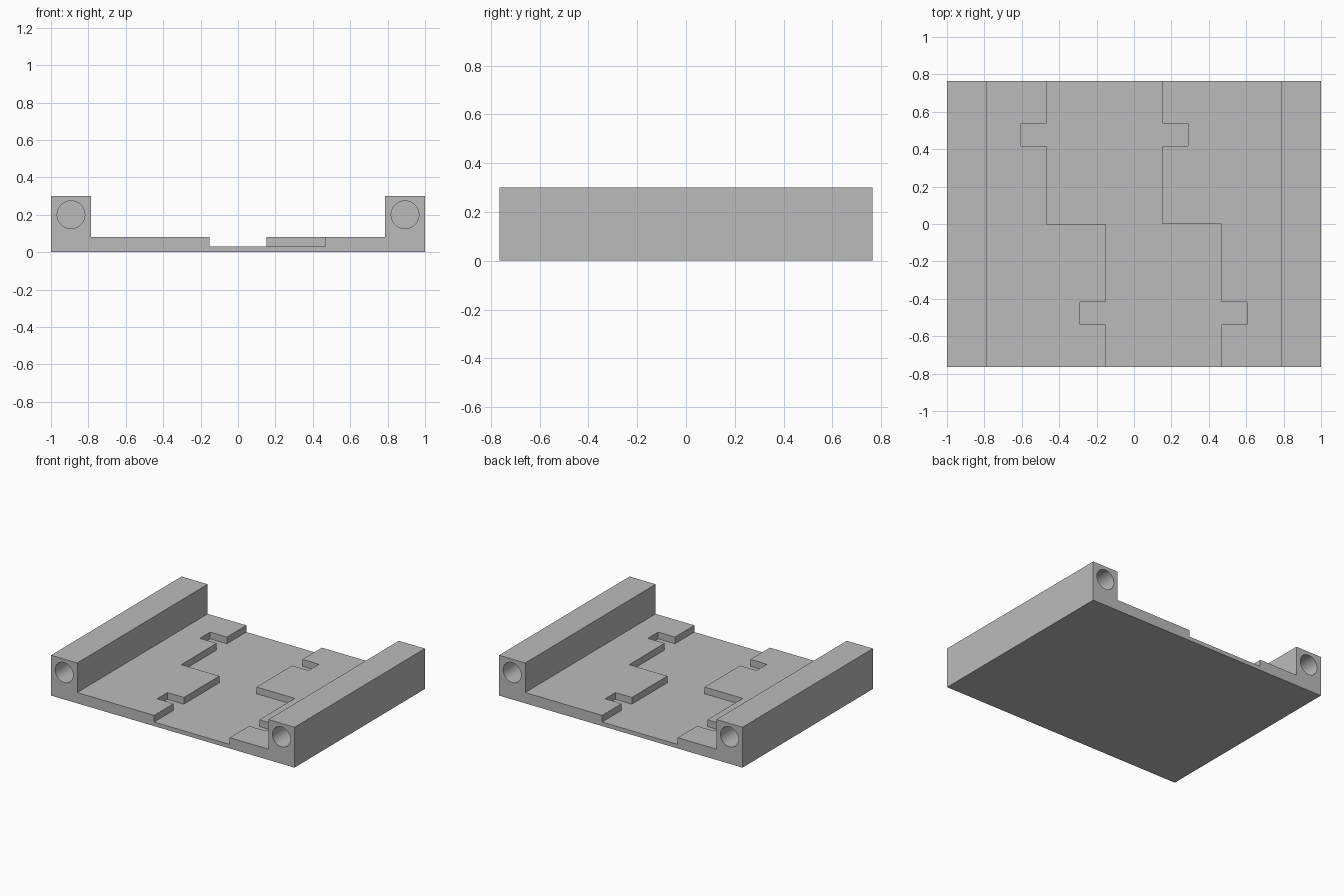
import bpy
import bmesh
from math import pi
from mathutils import Matrix, Vector

if "Cube" in bpy.data.objects:
    bpy.data.objects.remove(bpy.data.objects["Cube"])

HALF_DEPTH = 0.765
RAIL_INNER, RAIL_TOP = 0.785, 0.3
DECK_TOP, POCKET_FLOOR = 0.08, 0.03
HOLE_X, HOLE_Z, HOLE_R, HOLE_DEPTH = 0.893, 0.2, 0.074, 0.4

grey = bpy.data.materials.new("plain grey")
grey.use_nodes = True
colour = (0.5, 0.5, 0.5, 1)
grey.diffuse_color = colour
grey.node_tree.nodes["Principled BSDF"].inputs["Base Color"].default_value = colour


def finish(name, bm):
    bmesh.ops.recalc_face_normals(bm, faces=bm.faces)
    mesh = bpy.data.meshes.new(name)
    bm.to_mesh(mesh)
    bm.free()
    mesh.materials.append(grey)
    obj = bpy.data.objects.new(name, mesh)
    bpy.context.collection.objects.link(obj)
    return obj


def prism(name, points, direction):
    """Extrude a closed outline into a solid."""
    bm = bmesh.new()
    face = bm.faces.new([bm.verts.new(p) for p in points])
    out = bmesh.ops.extrude_face_region(bm, geom=[face])
    verts = [g for g in out["geom"] if isinstance(g, bmesh.types.BMVert)]
    bmesh.ops.translate(bm, verts=verts, vec=Vector(direction))
    return finish(name, bm)


# Tray: U-shaped section, two rails joined by a thin deck
right_half = [(RAIL_INNER, DECK_TOP), (RAIL_INNER, RAIL_TOP), (1, RAIL_TOP), (1, 0)]
section = right_half + [(-x, z) for x, z in reversed(right_half)]
tray = prism("rail_tray", [(x, -HALF_DEPTH, z) for x, z in section],
             (0, 2 * HALF_DEPTH, 0))

# Pocket cutter: front half with side notches, repeated by a half turn
front = [(-0.153, 0), (-0.153, -0.417), (-0.288, -0.417), (-0.288, -0.537),
         (-0.153, -0.537), (-0.153, -0.9), (0.467, -0.9), (0.467, -0.537),
         (0.605, -0.537), (0.605, -0.417), (0.467, -0.417), (0.467, 0)]
outline = front + [(-x, -y) for x, y in front]
cutters = [prism("pocket_cutter", [(x, y, POCKET_FLOOR) for x, y in outline], (0, 0, 0.2))]

# Blind round holes in both ends of both rails
bm = bmesh.new()
for sx in (-1, 1):
    for sy in (-1, 1):
        place = Matrix.Translation((sx * HOLE_X, sy * HALF_DEPTH, HOLE_Z))
        bmesh.ops.create_cone(bm, cap_ends=True, segments=48, radius1=HOLE_R,
                              radius2=HOLE_R, depth=2 * HOLE_DEPTH,
                              matrix=place @ Matrix.Rotation(pi / 2, 4, "X"))
cutters.append(finish("hole_cutter", bm))

# Cut the tray and discard the cutters
bpy.context.view_layer.objects.active = tray
for cutter in cutters:
    cutter.hide_render = True
    cut = tray.modifiers.new(cutter.name, "BOOLEAN")
    cut.operation = "DIFFERENCE"
    cut.solver = "EXACT"
    cut.object = cutter
    bpy.ops.object.modifier_apply(modifier=cut.name)
    bpy.data.objects.remove(cutter)

# Smooth hole walls, sharp edges elsewhere
bpy.ops.object.select_all(action="DESELECT")
tray.select_set(True)
bpy.ops.object.shade_smooth_by_angle(angle=pi / 6)
